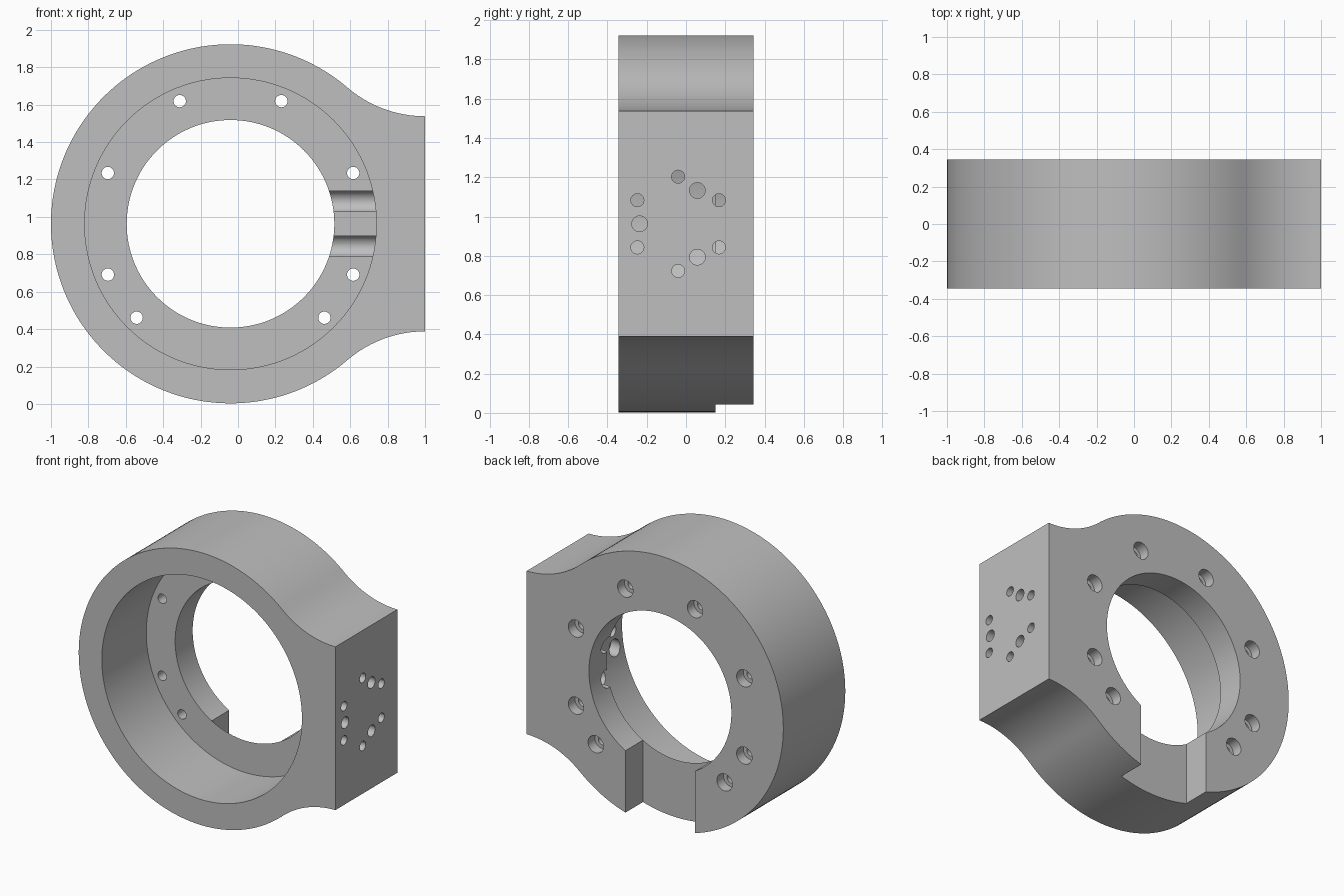
import bpy, bmesh, math
from mathutils import Matrix, Vector

cube = bpy.data.objects.get("Cube")
if cube:
    bpy.data.objects.remove(cube, do_unlink=True)

CX, CZ = -0.04, 0.963      # ring axis
R, BORE, THROAT = 0.96, 0.78, 0.555
HALF = 0.345               # half depth
STEP = 0.15                # front of the rear flange
PAD, FILLET = 0.575, 0.637  # half height of mounting pad, blend radius

metal = bpy.data.materials.new("grey metal")
metal.use_nodes = True
grey = (0.52, 0.52, 0.52, 1)
metal.diffuse_color = grey
metal.node_tree.nodes["Principled BSDF"].inputs["Base Color"].default_value = grey


def new_object(name, bm):
    bmesh.ops.recalc_face_normals(bm, faces=bm.faces)
    mesh = bpy.data.meshes.new(name)
    bm.to_mesh(mesh)
    bm.free()
    ob = bpy.data.objects.new(name, mesh)
    bpy.context.collection.objects.link(ob)
    return ob


def cylinder(name, axis, start, end, a, b, radius, sides=32):
    """Cylinder along x (a, b = y, z) or along y (a, b = x, z)."""
    bm = bmesh.new()
    mid = (start + end) / 2
    if axis == "x":
        mat = Matrix.Translation((mid, a, b)) @ Matrix.Rotation(math.pi / 2, 4, "Y")
    else:
        mat = Matrix.Translation((a, mid, b)) @ Matrix.Rotation(math.pi / 2, 4, "X")
    bmesh.ops.create_cone(bm, cap_ends=True, segments=sides, radius1=radius,
                          radius2=radius, depth=end - start, matrix=mat)
    return new_object(name, bm)


def box(name, lo, hi):
    bm = bmesh.new()
    lo, hi = Vector(lo), Vector(hi)
    mat = Matrix.Translation((lo + hi) / 2) @ Matrix.Diagonal((hi - lo).to_4d())
    bmesh.ops.create_cube(bm, size=1, matrix=mat)
    return new_object(name, bm)


# Outer profile: round ring blending through concave arcs into the flat pad
blend = math.atan2(PAD + FILLET, 1 - CX)
upper = []
for i in range(13):
    t = -math.pi / 2 + (blend - math.pi / 2) * i / 12
    upper.append((1 + FILLET * math.cos(t), PAD + FILLET + FILLET * math.sin(t)))
for i in range(1, 61):
    t = blend + (math.pi - blend) * i / 60
    upper.append((CX + R * math.cos(t), R * math.sin(t)))
outline = upper + [(x, -z) for x, z in reversed(upper[:-1])]

bm = bmesh.new()
face = bm.faces.new([bm.verts.new((x, -HALF, z + CZ)) for x, z in outline])
extruded = bmesh.ops.extrude_face_region(bm, geom=[face])["geom"]
bmesh.ops.translate(bm, vec=(0, 2 * HALF, 0),
                    verts=[v for v in extruded if isinstance(v, bmesh.types.BMVert)])
body = new_object("ring_mount_body", bm)
body.data.materials.append(metal)

# Stepped bore and the slot through the rear flange
cutters = [
    cylinder("bore_cutter", "y", -0.5, STEP, CX, CZ, BORE, 128),
    cylinder("throat_cutter", "y", 0, 0.5, CX, CZ, THROAT, 128),
    box("slot_cutter", (CX - 0.27, STEP, -0.2), (CX + 0.27, 0.5, CZ - 0.3)),
]

# Counterbored screw holes in the rear flange
for deg in (22.5, 67.5, 112.5, 157.5, 202.5, 225, 315, 337.5):
    t = math.radians(deg)
    x, z = CX + 0.71 * math.cos(t), CZ + 0.71 * math.sin(t)
    cutters.append(cylinder("flange_hole_cutter", "y", 0.1, 0.5, x, z, 0.033))
    cutters.append(cylinder("flange_recess_cutter", "y", 0.27, 0.5, x, z, 0.06))

# Screw holes through the pad, recessed from inside the bore
for k in range(6):
    t = math.radians(30 + 60 * k)
    y, z = -0.04 + 0.24 * math.cos(t), CZ + 0.24 * math.sin(t)
    cutters.append(cylinder("pad_hole_cutter", "x", 0.4, 1.2, y, z, 0.033))
    cutters.append(cylinder("pad_recess_cutter", "x", 0.35, 0.8, y, z, 0.058))

# Larger pin holes through the pad
for k in range(3):
    t = math.radians(60 + 120 * k)
    y, z = -0.04 + 0.196 * math.cos(t), CZ + 0.196 * math.sin(t)
    cutters.append(cylinder("pin_hole_cutter", "x", 0.4, 1.2, y, z, 0.04))

bpy.ops.object.select_all(action="DESELECT")
bpy.context.view_layer.objects.active = body
body.select_set(True)
for cutter in cutters:
    cutter.hide_render = True
    mod = body.modifiers.new("cut", "BOOLEAN")
    mod.operation, mod.solver, mod.object = "DIFFERENCE", "EXACT", cutter
    bpy.ops.object.modifier_apply(modifier=mod.name)
    bpy.data.objects.remove(cutter, do_unlink=True)

bpy.ops.object.shade_smooth_by_angle(angle=math.radians(30))
